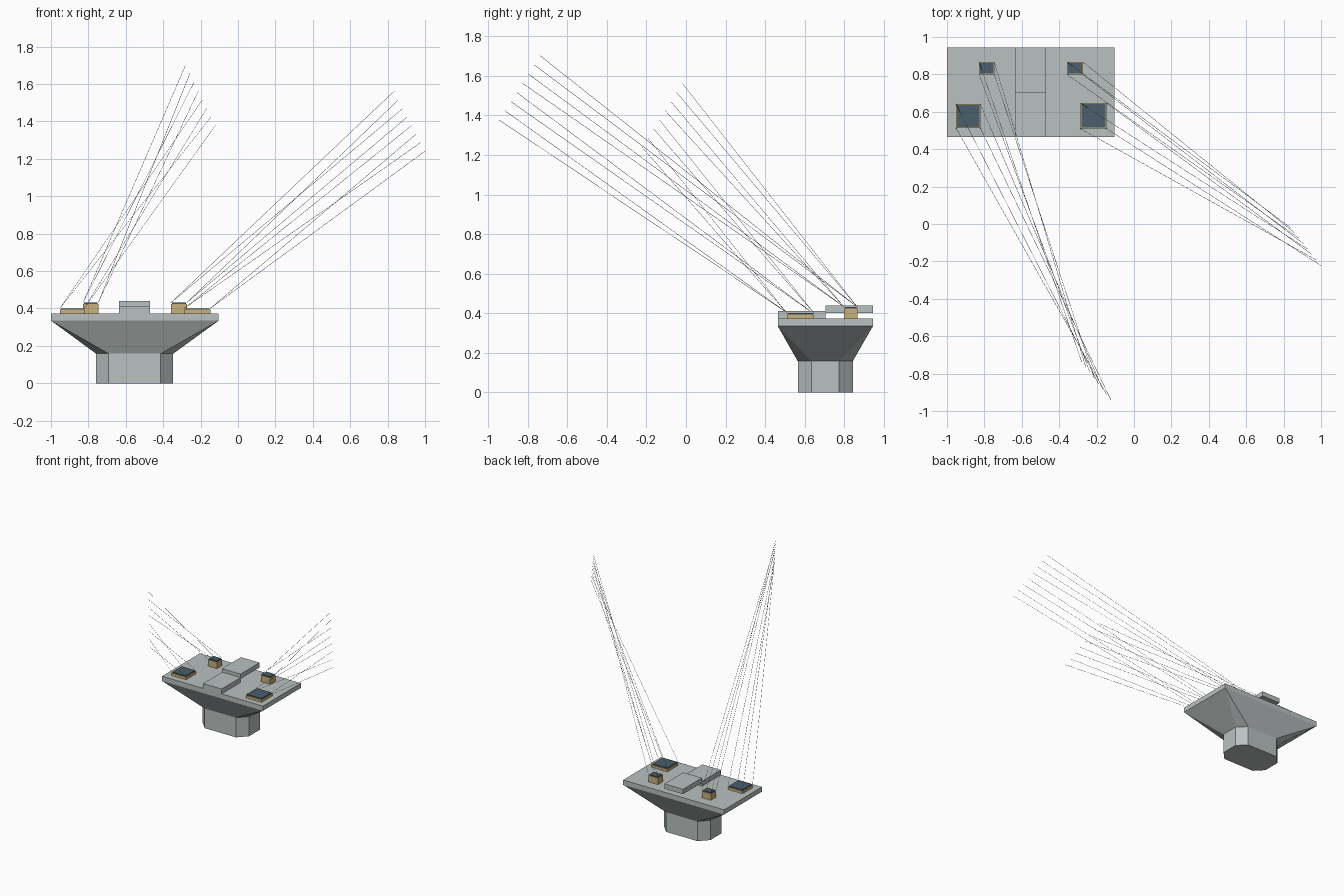
import bpy, bmesh
from mathutils import Vector

if "Cube" in bpy.data.objects:
    bpy.data.objects.remove(bpy.data.objects["Cube"])


def material(name, rgb):
    m = bpy.data.materials.new(name)
    m.diffuse_color = (*rgb, 1)
    m.use_nodes = True
    m.node_tree.nodes["Principled BSDF"].inputs["Base Color"].default_value = m.diffuse_color
    return m


CONCRETE = material("concrete grey", (0.49, 0.535, 0.53))
TAN = material("mortar tan", (0.58, 0.44, 0.21))
SLATE = material("slate blue", (0.07, 0.115, 0.15))
CABLE = material("cable grey", (0.5, 0.52, 0.54))


def hull(name, points, mat):
    """Convex solid around a set of points, with flat faces merged."""
    bm = bmesh.new()
    for p in points:
        bm.verts.new(p)
    bmesh.ops.convex_hull(bm, input=bm.verts[:])
    bmesh.ops.dissolve_limit(bm, angle_limit=0.002, verts=bm.verts[:], edges=bm.edges[:])
    bmesh.ops.recalc_face_normals(bm, faces=bm.faces[:])
    me = bpy.data.meshes.new(name)
    bm.to_mesh(me)
    bm.free()
    me.materials.append(mat)
    ob = bpy.data.objects.new(name, me)
    bpy.context.collection.objects.link(ob)
    return ob


def rect(x0, x1, y0, y1, z):
    return [(x0, y0, z), (x1, y0, z), (x1, y1, z), (x0, y1, z)]


def box(name, x0, x1, y0, y1, z0, z1, mat):
    return hull(name, rect(x0, x1, y0, y1, z0) + rect(x0, x1, y0, y1, z1), mat)


CX, CY = -0.5525, 0.704


def octagon(z):
    """Chamfered rectangle of the column."""
    return [(CX + sx * a, CY + sy * b, z)
            for sx in (-1, 1) for sy in (-1, 1)
            for a, b in ((0.206, 0.069), (0.139, 0.139))]


# Pier: column, flared head and cap slab
X0, X1, Y0, Y1 = -1.0, -0.103, 0.464, 0.945
Z_NECK, Z_FLARE, Z_CAP = 0.158, 0.335, 0.373
hull("column", octagon(0) + octagon(Z_NECK), CONCRETE)
hull("flared_head", octagon(Z_NECK) + rect(X0, X1, Y0, Y1, Z_FLARE), CONCRETE)
box("cap_slab", X0, X1, Y0, Y1, Z_FLARE, Z_CAP, CONCRETE)

# Stop blocks in the middle; the rear one sits higher
box("front_stop_block", -0.635, -0.470, Y0, CY, Z_CAP, 0.412, CONCRETE)
box("rear_stop_block", -0.635, -0.470, CY, Y1, 0.401, 0.440, CONCRETE)


# Bearings: tan plinth with a slate plate on top
def bearing(name, x0, x1, y0, y1, top):
    plate, inset = 0.007, 0.005
    box(name + "_plinth", x0, x1, y0, y1, Z_CAP, top - plate, TAN)
    box(name + "_plate", x0 + inset, x1 - inset, y0 + inset, y1 - inset,
        top - plate, top, SLATE)
    return [Vector(p) for p in ((x0, y1, top), (x1, y1, top), (x0, y0, top), (x1, y0, top))]


left = (bearing("left_rear_bearing", -0.828, -0.747, 0.800, 0.866, 0.432)
        + bearing("left_front_bearing", -0.952, -0.822, 0.514, 0.642, 0.401))
right = (bearing("right_rear_bearing", -0.357, -0.273, 0.799, 0.866, 0.432)
         + bearing("right_front_bearing", -0.287, -0.148, 0.510, 0.647, 0.401))


# Thin cables fanning from bearing corners to an evenly spaced row of ends
def cables(name, starts, first, last):
    cu = bpy.data.curves.new(name, "CURVE")
    cu.dimensions = "3D"
    cu.bevel_depth = 0.001
    cu.bevel_resolution = 0
    for i, start in enumerate(starts):
        end = Vector(first).lerp(Vector(last), i / (len(starts) - 1))
        s = cu.splines.new("POLY")
        s.points.add(1)
        s.points[0].co = (*start, 1)
        s.points[1].co = (*end, 1)
    cu.materials.append(CABLE)
    bpy.context.collection.objects.link(bpy.data.objects.new(name, cu))


cables("left_cables", left, (-0.280, -0.737, 1.702), (-0.122, -0.944, 1.377))
cables("right_cables", right, (0.835, -0.018, 1.562), (0.999, -0.222, 1.240))
